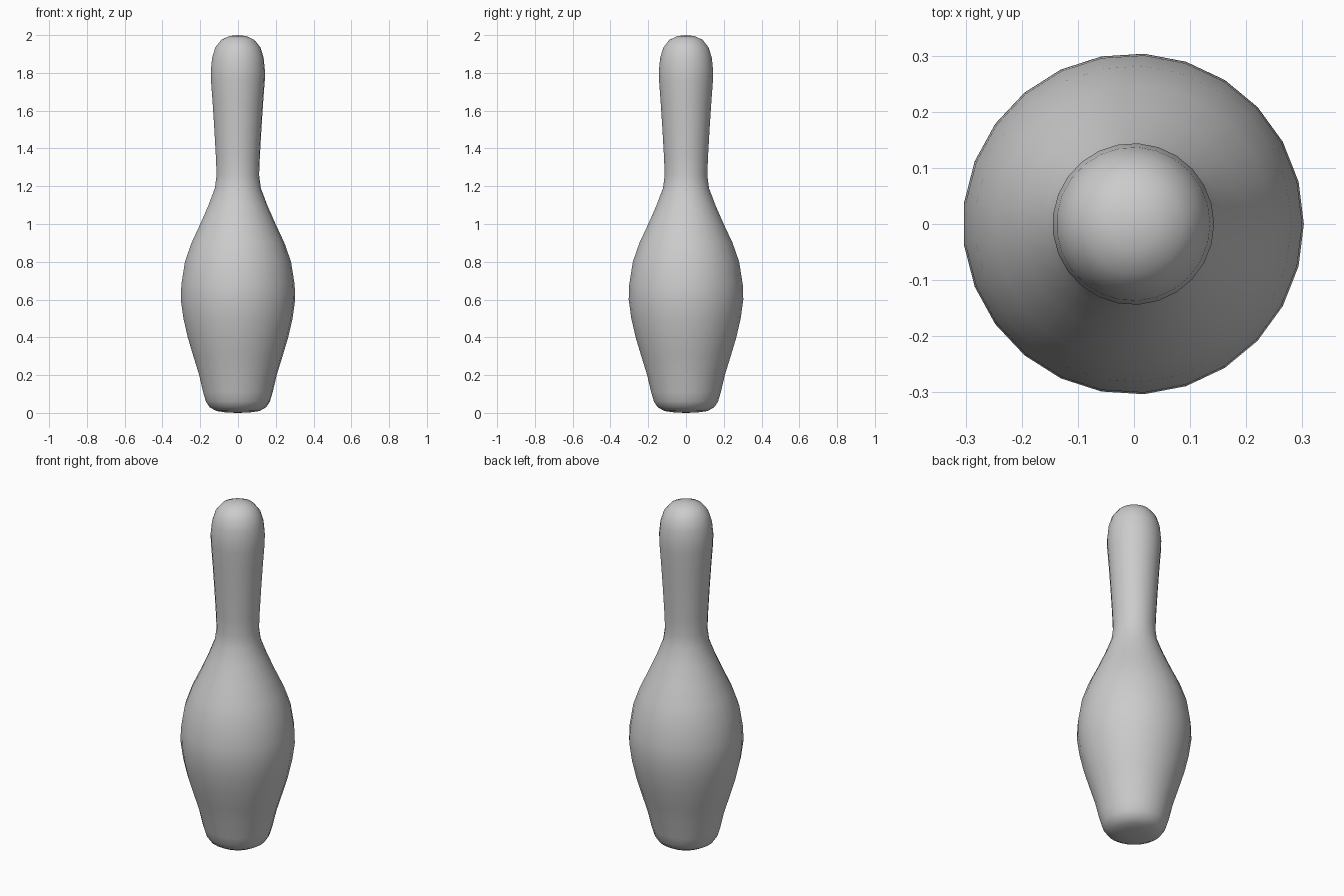
import bpy
import bmesh
import math
from mathutils import Matrix

cube = bpy.data.objects.get("Cube")
if cube:
    bpy.data.objects.remove(cube, do_unlink=True)

SIDES = 25

# Pin silhouette as (radius, height), from base to crown
PROFILE = [
    (0, 0), (0.06, 0.002), (0.115, 0.01), (0.15, 0.03), (0.17, 0.06),
    (0.185, 0.11), (0.206, 0.2), (0.237, 0.3), (0.267, 0.4), (0.29, 0.5),
    (0.304, 0.6), (0.301, 0.68), (0.282, 0.8), (0.247, 0.9), (0.2, 1.0),
    (0.156, 1.1), (0.122, 1.19), (0.113, 1.26), (0.117, 1.36), (0.125, 1.5),
    (0.134, 1.64), (0.143, 1.76), (0.144, 1.81), (0.137, 1.88), (0.12, 1.935),
    (0.088, 1.975), (0.045, 1.995), (0, 2),
]

# Plain grey paint
grey = bpy.data.materials.new("plain grey")
grey.use_nodes = True
colour = (0.6, 0.6, 0.6, 1)
grey.diffuse_color = colour
grey.node_tree.nodes["Principled BSDF"].inputs["Base Color"].default_value = colour

# Turned pin body
bm = bmesh.new()
verts = [bm.verts.new((r, 0, z)) for r, z in PROFILE]
edges = [bm.edges.new(pair) for pair in zip(verts, verts[1:])]
bmesh.ops.spin(bm, geom=verts + edges, cent=(0, 0, 0), axis=(0, 0, 1),
               angle=math.tau, steps=SIDES)
bmesh.ops.remove_doubles(bm, verts=bm.verts, dist=0.0005)
bmesh.ops.recalc_face_normals(bm, faces=bm.faces)

# Centre the odd-sided body on its bounds
xs = [v.co.x for v in bm.verts]
shift = -(min(xs) + max(xs)) / 2
bmesh.ops.transform(bm, matrix=Matrix.Translation((shift, 0, 0)), verts=bm.verts)
for face in bm.faces:
    face.smooth = True

mesh = bpy.data.meshes.new("pin_body")
bm.to_mesh(mesh)
bm.free()
mesh.materials.append(grey)
pin = bpy.data.objects.new("pin_body", mesh)
bpy.context.collection.objects.link(pin)
